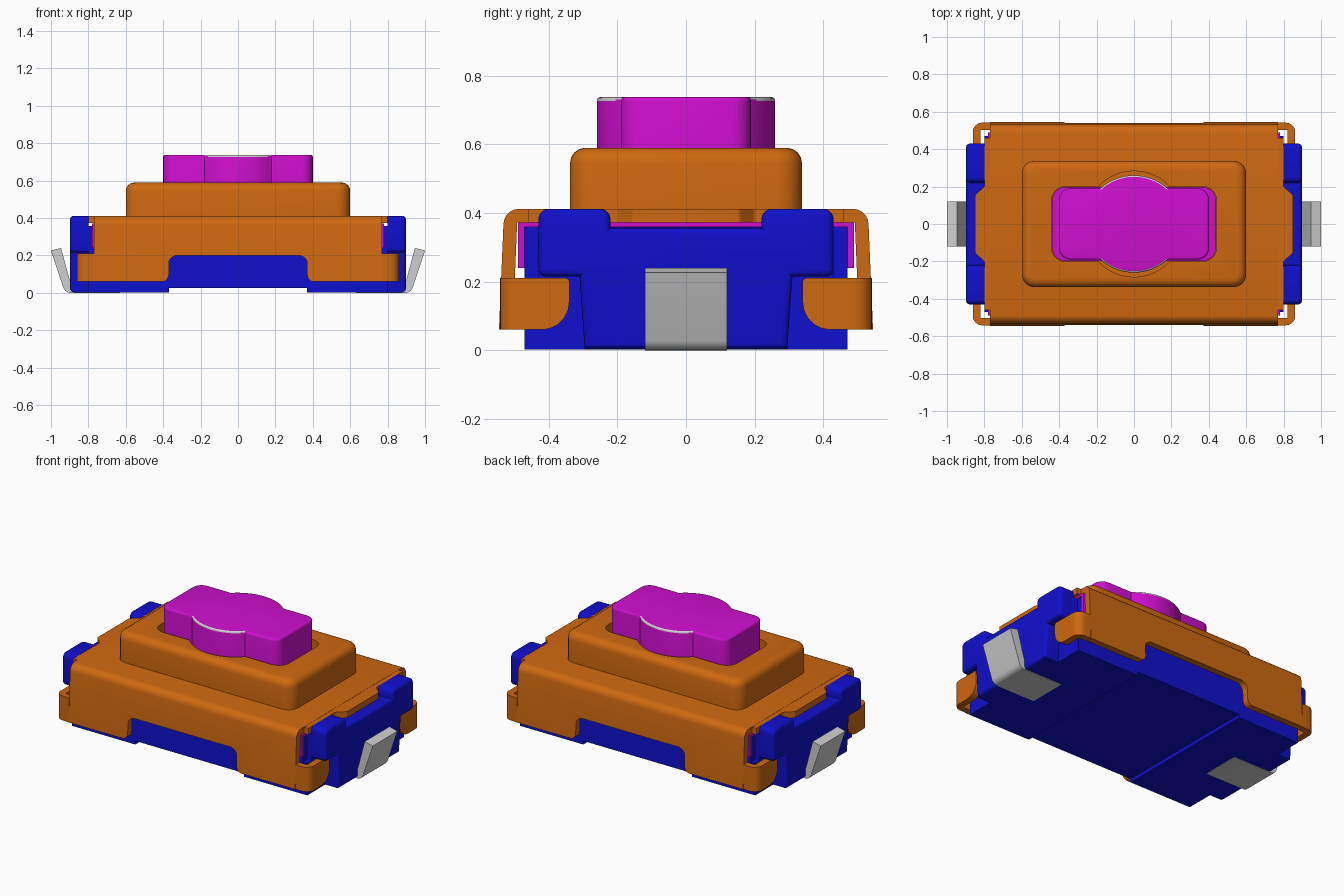
import bpy
import bmesh
import math
from mathutils import Vector

cube = bpy.data.objects.get("Cube")
if cube:
    bpy.data.objects.remove(cube, do_unlink=True)


def material(name, rgb):
    m = bpy.data.materials.new(name)
    m.use_nodes = True
    m.diffuse_color = (*rgb, 1)
    m.node_tree.nodes["Principled BSDF"].inputs["Base Color"].default_value = (*rgb, 1)
    return m


HI, LO = 0.62, 0.005
orange = material("orange", (HI, 0.14, LO))
magenta = material("magenta", (HI, LO, HI))
blue = material("blue", (LO, LO, HI))
grey = material("light_grey", (HI, HI, HI))
parts = []


def rounded(points, steps=5):
    """Outline from (a, b) or (a, b, radius) corners, with the radii filled in."""
    out = []
    for i, p in enumerate(points):
        c = Vector(p[:2])
        if len(p) == 2:
            out.append(c)
            continue
        u = (Vector(points[i - 1][:2]) - c).normalized()
        v = (Vector(points[(i + 1) % len(points)][:2]) - c).normalized()
        half = u.angle(v) / 2
        start, end = (c + d * p[2] / math.tan(half) for d in (u, v))
        for k in range(steps + 1):
            t = k / steps
            # weighted quadratic curve: an exact circular arc
            w0, w1, w2 = (1 - t) ** 2, 2 * t * (1 - t) * math.sin(half), t * t
            out.append((start * w0 + c * w1 + end * w2) / (w0 + w1 + w2))
    return out


def prism(name, points, axis, lo, hi, mat, bevel=0):
    """Extrude an outline along an axis; bevel rounds the edges of the hi end."""
    place = {"x": lambda a, b, t: (t, a, b),
             "y": lambda a, b, t: (a, t, b),
             "z": lambda a, b, t: (a, b, t)}[axis]
    outline = rounded(points)
    bm = bmesh.new()
    low = [bm.verts.new(place(p.x, p.y, lo)) for p in outline]
    top = [bm.verts.new(place(p.x, p.y, hi)) for p in outline]
    bm.faces.new(low)
    cap = bm.faces.new(top)
    for i in range(len(outline)):
        bm.faces.new((low[i - 1], low[i], top[i], top[i - 1]))
    bmesh.ops.recalc_face_normals(bm, faces=bm.faces)
    if bevel:
        bmesh.ops.bevel(bm, geom=list(cap.edges), offset=bevel, segments=4,
                        profile=0.5, affect="EDGES")
    mesh = bpy.data.meshes.new(name)
    bm.to_mesh(mesh)
    bm.free()
    mesh.materials.append(mat)
    obj = bpy.data.objects.new(name, mesh)
    bpy.context.collection.objects.link(obj)
    parts.append(obj)
    return obj


def rect(w, d, r=0):
    corners = [(-w, -d), (w, -d), (w, d), (-w, d)]
    return [(*c, r) for c in corners] if r else corners


def lobed(w, d, r, half, rise):
    """Rounded rectangle with a shallow arc on each long side."""
    radius = (half ** 2 + rise ** 2) / (2 * rise)
    sweep = math.asin(half / radius)
    arc = [(radius * math.sin(sweep * k / 8), d + rise - radius * (1 - math.cos(sweep * k / 8)))
           for k in range(8, -9, -1)]
    side = [(w, d, r)] + arc + [(-w, d, r)]
    return side + [(-p[0], -p[1], *p[2:]) for p in side]


def mirrored(half):
    """Close an outline whose right half is listed from bottom to top."""
    return half + [(-p[0], *p[1:]) for p in reversed(half)]


def cut(obj, cutter):
    mod = obj.modifiers.new("cut", "BOOLEAN")
    mod.operation, mod.solver, mod.object = "DIFFERENCE", "EXACT", cutter
    bpy.context.view_layer.objects.active = obj
    bpy.ops.object.modifier_apply(modifier=mod.name)
    parts.remove(cutter)
    bpy.data.objects.remove(cutter, do_unlink=True)


# Moulded base with a shallow relief under its middle
prism("base", mirrored([(0.37, 0.025), (0.37, 0.003), (0.8, 0.003), (0.8, 0.2),
                        (0.77, 0.2), (0.77, 0.36)]), "y", -0.47, 0.47, blue)
prism("base_upper", rect(0.8, 0.43), "z", 0.19, 0.358, blue)

# Sealing film with folded flaps
prism("film", rect(0.78, 0.49), "z", 0.359, 0.372, magenta)
for s, side in ((-1, "front"), (1, "back")):
    prism(side + "_film_flap", rect(0.78, 0.065), "y", s * 0.471, s * 0.49,
          magenta).location.z = 0.305

# Folded sheet cover: channel with flared skirts, notched front and back
cover = prism("cover", mirrored([(0.505, 0.06), (0.545, 0.06), (0.53, 0.412, 0.045),
                                 ])[:3] + [(-0.53, 0.412, 0.045), (-0.545, 0.06),
                                           (-0.505, 0.06), (-0.492, 0.373), (0.492, 0.373)],
              "x", -0.77, 0.77, orange)
cut(cover, prism("notch_cutter", mirrored([(0.42, -0.1), (0.42, 0.058), (0.37, 0.058, 0.04),
                                           (0.37, 0.2, 0.045)]), "y", -0.7, 0.7, orange))

# Raised dome with the button opening
dome = prism("dome", rect(0.6, 0.338, 0.07), "z", 0.4, 0.59, orange, bevel=0.045)
cut(dome, prism("opening_cutter", lobed(0.44, 0.2, 0.07, 0.19, 0.083), "z", 0.49, 0.8, orange))

# Button and its flange
prism("button_flange", rect(0.438, 0.198, 0.07), "z", 0.45, 0.5, magenta)
button = prism("button", lobed(0.4, 0.19, 0.06, 0.18, 0.07), "z", 0.46, 0.738, magenta,
               bevel=0.012)
button.data.materials.append(grey)
for f in button.data.polygons:
    if abs(f.center.x) < 0.17 and abs(f.center.y) > 0.18 and 0.1 < f.normal.z < 0.95:
        f.material_index = 1

for s, side in ((-1, "right"), (1, "left")):
    # End wall with two towers
    prism(side + "_end_wall",
          mirrored([(0.295, 0.003), (0.31, 0.215), (0.43, 0.215, 0.02), (0.43, 0.412, 0.03),
                    (0.22, 0.412, 0.03), (0.22, 0.356)]),
          "x", s * 0.8, s * 0.898, blue, bevel=0.02)

    # Cover tongue between the towers
    tongue = [(0.769, -0.46), (0.8, -0.46), (0.8, -0.2, 0.02), (0.85, -0.155, 0.02)]
    tongue += [(p[0], -p[1], *p[2:]) for p in reversed(tongue)]
    prism(side + "_cover_tongue", [(s * p[0], *p[1:]) for p in tongue],
          "z", 0.373, 0.411, orange)

    # Bent terminal
    leg = [(0.63, 0), (0.925, 0, 0.04), (1, 0.226), (0.946, 0.24), (0.895, 0.05), (0.63, 0.05)]
    prism(side + "_terminal", [(s * p[0], *p[1:]) for p in leg], "y", -0.12, 0.12, grey)

    # Cover lugs wrapping the lower corners
    for t, end in ((-1, "front"), (1, "back")):
        corner = [(0.769, 0.502), (0.769, 0.542), (0.862, 0.542, 0.05), (0.862, 0.48),
                  (0.82, 0.48), (0.82, 0.502)]
        prism(f"{end}_{side}_lug_corner", [(s * p[0], t * p[1], *p[2:]) for p in corner],
              "z", 0.06, 0.21, orange)
        lug = [(0.34, 0.21, 0.01), (0.34, 0.06, 0.08), (0.48, 0.06), (0.48, 0.21)]
        prism(f"{end}_{side}_lug", [(t * p[0], *p[1:]) for p in lug],
              "x", s * 0.82, s * 0.862, orange)

# Smooth shading with sharp edges kept
bpy.ops.object.select_all(action="DESELECT")
for obj in parts:
    obj.select_set(True)
bpy.context.view_layer.objects.active = parts[0]
bpy.ops.object.shade_smooth_by_angle(angle=math.radians(35))
